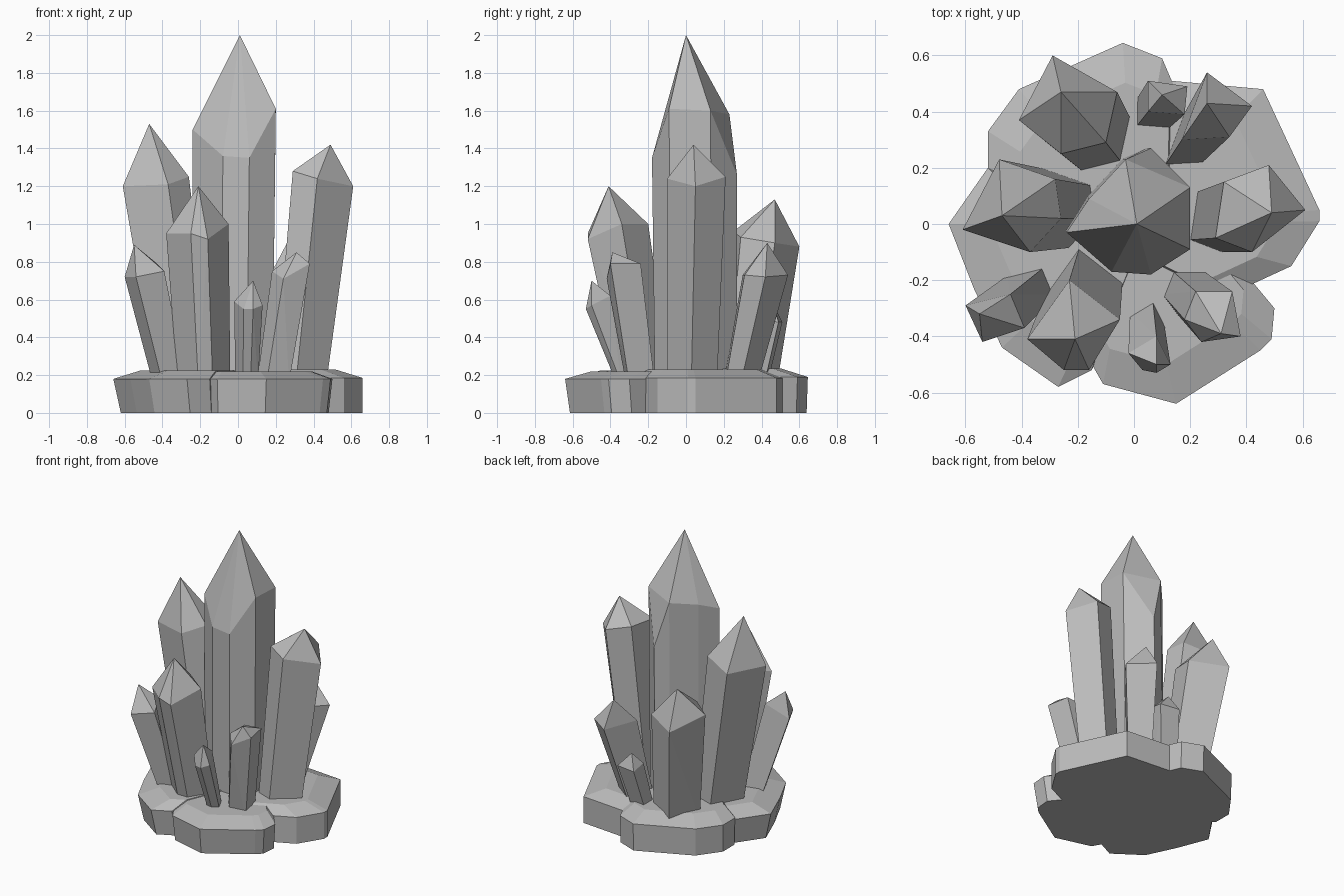
import bpy
import bmesh
from mathutils import Vector

cube = bpy.data.objects.get("Cube")
if cube:
    bpy.data.objects.remove(cube, do_unlink=True)

# One plain grey stone for everything
GREY = (0.5, 0.5, 0.5, 1)
stone = bpy.data.materials.new("grey_stone")
stone.use_nodes = True
stone.diffuse_color = GREY
shader = next(n for n in stone.node_tree.nodes if n.type == "BSDF_PRINCIPLED")
shader.inputs["Base Color"].default_value = GREY
shader.inputs["Roughness"].default_value = 0.8


def hull_object(name, points):
    """Make a flat-faced solid wrapped tightly around the points."""
    bm = bmesh.new()
    for point in points:
        bm.verts.new(point)
    hull = bmesh.ops.convex_hull(bm, input=bm.verts)
    inside = {v for v in hull["geom_interior"] if isinstance(v, bmesh.types.BMVert)}
    bmesh.ops.delete(bm, geom=list(inside), context="VERTS")
    bmesh.ops.dissolve_limit(bm, angle_limit=0.03, verts=bm.verts, edges=bm.edges)
    bmesh.ops.recalc_face_normals(bm, faces=bm.faces)
    mesh = bpy.data.meshes.new(name)
    bm.to_mesh(mesh)
    bm.free()
    mesh.materials.append(stone)
    obj = bpy.data.objects.new(name, mesh)
    bpy.context.collection.objects.link(obj)
    return obj


def crystal(name, base, taper, tip, shoulder):
    """Leaning prism: the shoulder ring shrinks down to the base, and a point caps it."""
    ring = [Vector(p) for p in shoulder]
    middle = sum(ring, Vector()) / len(ring)
    foot = Vector((base[0], base[1], 0.16))
    bottom = []
    for p in ring:
        offset = (p - middle) * taper
        offset.z = 0
        bottom.append(foot + offset)
    return hull_object(name, bottom + ring + [Vector(tip)])


def rock(name, outline, rim, top, foot=1.0, inset=0.78):
    """Low slab with a sloping bevel from its rim to its top."""
    points = []
    for x, y in outline:
        points.append((x * foot, y * foot, 0))
        points.append((x, y, rim))
        points.append((x * inset, y * inset, top))
    return hull_object(name, points)


# Base rocks
rock("left_rock", [(-.66, 0), (-.57, -.23), (-.47, -.44), (-.27, -.58), (-.15, -.52),
                   (0, -.15), (-.1, .2), (-.52, .2)], .18, .225, .94)
rock("back_rock", [(-.52, .2), (-.52, .33), (-.41, .48), (-.21, .57), (-.04, .645),
                   (.1, .59), (.16, .45), (.15, -.05), (-.2, -.1)], .19, .235, .99)
rock("right_rock", [(.13, .51), (.46, .48), (.55, .27), (.66, .05), (.66, .01),
                    (.56, -.15), (.3, -.27), (-.05, -.1)], .185, .23)
rock("front_rock", [(.4, -.18), (.5, -.3), (.49, -.41), (.45, -.45), (.15, -.64),
                    (-.11, -.57), (-.15, -.5), (0, -.1)], .18, .22, .96)

# Tall middle crystal
crystal("middle_crystal", (-.01, .04), .97, (.01, 0, 2),
        [(-.24, -.03, 1.5), (-.08, -.17, 1.36), (.06, -.18, 1.35), (.2, -.09, 1.61),
         (.2, .13, 1.6), (.06, .27, 1.26), (-.03, .23, 1.58), (-.16, .09, 1.55)])

# Large side crystals
crystal("left_crystal", (-.25, .05), .85, (-.47, .03, 1.53),
        [(-.48, .23, 1.2), (-.61, -.02, 1.2), (-.37, -.1, 1.21),
         (-.26, .02, 1.25), (-.28, .16, 1.25)])
crystal("right_crystal", (.31, .03), .85, (.49, .04, 1.42),
        [(.48, .21, 1.25), (.61, .05, 1.2), (.42, -.1, 1.24),
         (.29, -.05, 1.28), (.32, .15, 1.29)])
crystal("front_left_crystal", (-.18, -.25), .85, (-.21, -.41, 1.2),
        [(-.23, -.2, 1), (-.05, -.34, 1), (-.16, -.52, .92),
         (-.25, -.52, .95), (-.38, -.41, .95)])
crystal("back_left_crystal", (-.15, .31), .85, (-.26, .47, 1.13),
        [(-.29, .6, .88), (-.41, .37, .95), (-.26, .25, .96),
         (-.1, .29, .93), (-.06, .47, .9)])

# Small outer crystals
crystal("back_right_crystal", (.2, .27), .75, (.26, .43, .9),
        [(.26, .54, .73), (.42, .42, .72), (.34, .31, .73), (.17, .3, .73)])
crystal("back_small_crystal", (.06, .38), .85, (.1, .46, .58),
        [(.05, .51, .48), (.19, .49, .48), (.18, .39, .5), (.05, .4, .5)])
crystal("left_small_crystal", (-.36, -.22), .85, (-.55, -.32, .89),
        [(-.44, -.25, .8), (-.6, -.29, .72), (-.54, -.42, .72), (-.39, -.37, .75)])
crystal("front_right_crystal", (.18, -.24), .85, (.31, -.39, .85),
        [(.35, -.24, .79), (.38, -.4, .79), (.24, -.42, .71),
         (.18, -.34, .75), (.22, -.24, .78)])
crystal("front_small_crystal", (.05, -.33), .8, (.08, -.5, .7),
        [(.13, -.5, .57), (.08, -.53, .55), (.03, -.52, .55),
         (-.02, -.46, .59), (.08, -.4, .62)])
